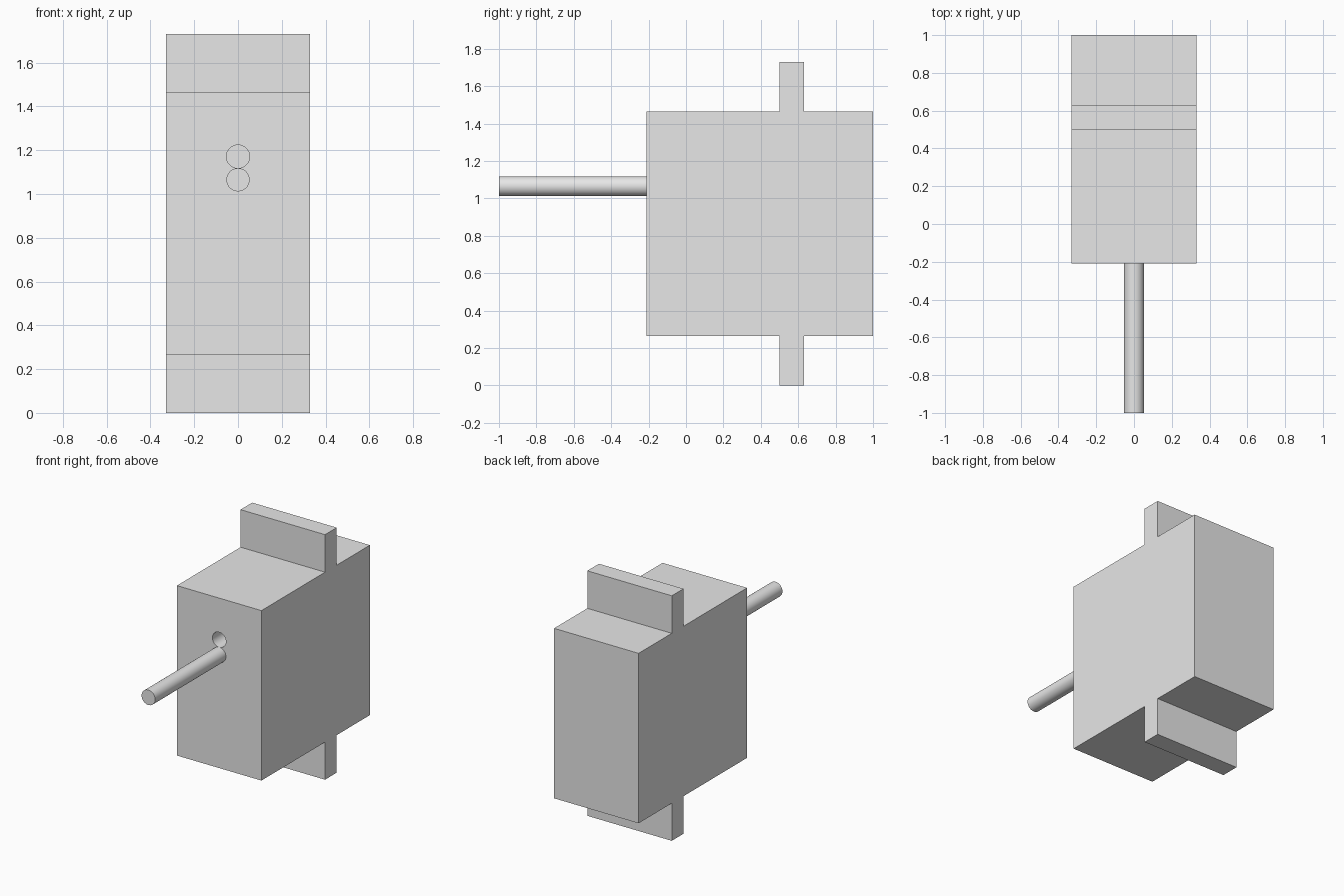
import bpy
import bmesh
import math

cube = bpy.data.objects.get("Cube")
if cube:
    bpy.data.objects.remove(cube, do_unlink=True)

grey = bpy.data.materials.new("light_grey")
grey.use_nodes = True
colour = (0.8, 0.8, 0.8, 1)
grey.diffuse_color = colour
grey.node_tree.nodes["Principled BSDF"].inputs["Base Color"].default_value = colour

HALF_W, FRONT, BACK = 0.33, -0.21, 1.0
LOW, HIGH, TOP = 0.265, 1.465, 1.73
EAR_FRONT, EAR_BACK = 0.5, 0.63
ROD_R, ROD_Z = 0.053, 1.065


def rod(name, y0, y1, z):
    """Round bar along y."""
    bpy.ops.mesh.primitive_cylinder_add(
        vertices=48, radius=ROD_R, depth=y1 - y0,
        location=(0, (y0 + y1) / 2, z), rotation=(math.pi / 2, 0, 0))
    ob = bpy.context.object
    ob.name = name
    ob.data.materials.append(grey)
    bpy.ops.object.shade_smooth_by_angle(angle=math.radians(30))
    return ob


# Housing with mounting ears: side profile extruded across the width
profile = [(FRONT, LOW), (EAR_FRONT, LOW), (EAR_FRONT, 0), (EAR_BACK, 0),
           (EAR_BACK, LOW), (BACK, LOW), (BACK, HIGH), (EAR_BACK, HIGH),
           (EAR_BACK, TOP), (EAR_FRONT, TOP), (EAR_FRONT, HIGH), (FRONT, HIGH)]
bm = bmesh.new()
side = bm.faces.new([bm.verts.new((-HALF_W, y, z)) for y, z in profile])
ext = bmesh.ops.extrude_face_region(bm, geom=[side])
moved = [g for g in ext["geom"] if isinstance(g, bmesh.types.BMVert)]
bmesh.ops.translate(bm, verts=moved, vec=(2 * HALF_W, 0, 0))
bmesh.ops.recalc_face_normals(bm, faces=bm.faces)
mesh = bpy.data.meshes.new("housing")
bm.to_mesh(mesh)
bm.free()
mesh.materials.append(grey)
housing = bpy.data.objects.new("housing", mesh)
bpy.context.collection.objects.link(housing)

# Blind hole in the front, just above the shaft
cutter = rod("hole_cutter", FRONT - 0.1, FRONT + 0.3, ROD_Z + 2 * ROD_R)
cutter.hide_render = True
cutter.hide_set(True)
cut = housing.modifiers.new("hole", "BOOLEAN")
cut.operation = "DIFFERENCE"
cut.solver = "EXACT"
cut.object = cutter

# Shaft sticking out of the front
rod("shaft", -1.0, FRONT, ROD_Z)

# Smooth hole wall, sharp housing edges
bpy.ops.object.select_all(action="DESELECT")
housing.select_set(True)
bpy.context.view_layer.objects.active = housing
bpy.ops.object.modifier_apply(modifier="hole")
bpy.ops.object.shade_smooth_by_angle(angle=math.radians(30))
bpy.data.objects.remove(cutter, do_unlink=True)
